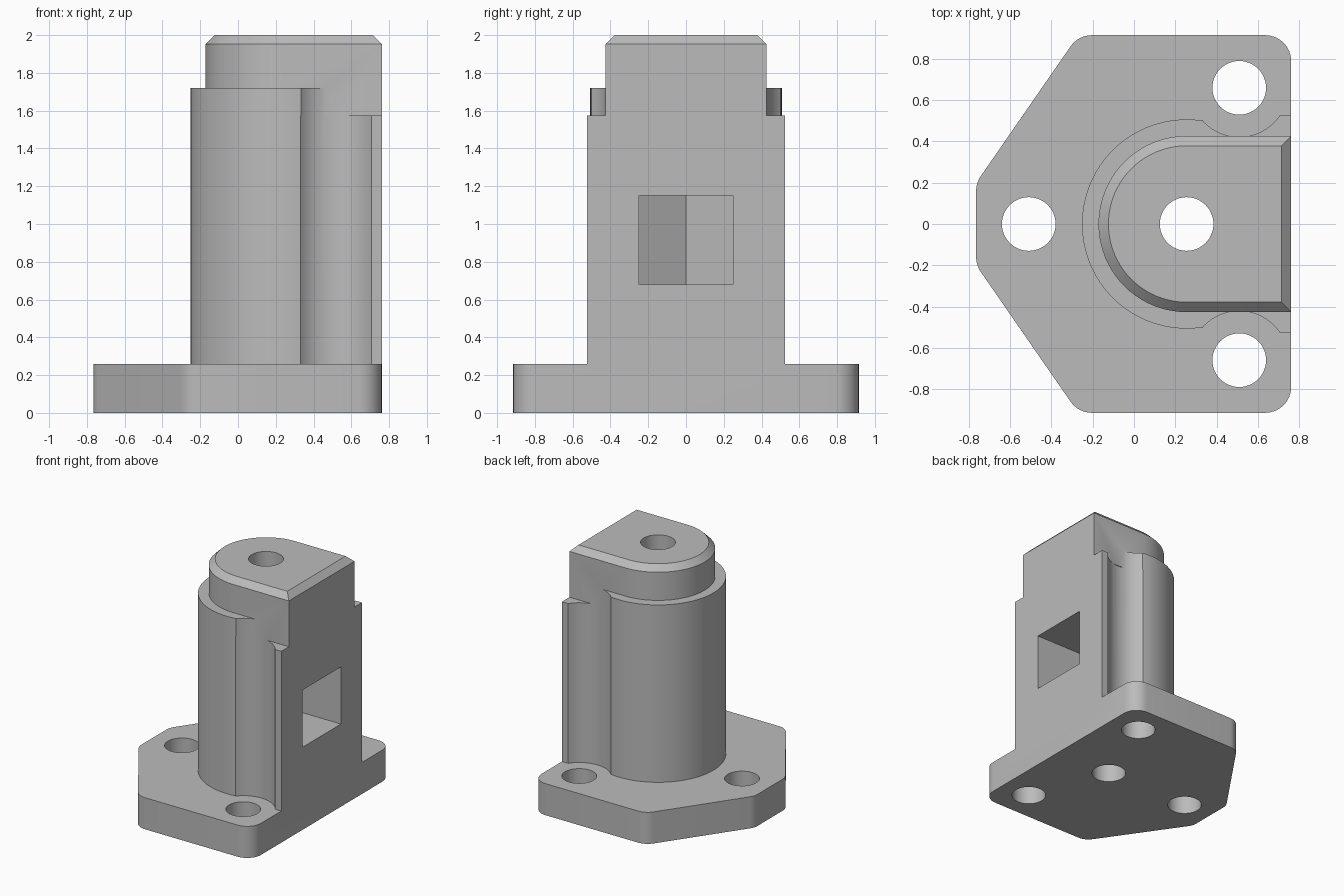
import bpy, bmesh
from math import sin, cos, pi, radians
from mathutils import Vector

cube = bpy.data.objects.get("Cube")
if cube:
    bpy.data.objects.remove(cube)

AXIS_X = 0.255    # centre line of the column
FACE_X = 0.762    # flat mounting face
BOLT_X, BOLT_Y = 0.51, 0.66

grey = bpy.data.materials.new("plain grey")
grey.use_nodes = True
colour = (0.5, 0.5, 0.5, 1)
grey.diffuse_color = colour
grey.node_tree.nodes["Principled BSDF"].inputs["Base Color"].default_value = colour


def loft(name, layers):
    """Solid through stacked outlines: [(z, [(x, y), ...]), ...]."""
    bm = bmesh.new()
    rings = [[bm.verts.new((x, y, z)) for x, y in pts] for z, pts in layers]
    n = len(rings[0])
    bm.faces.new(rings[0][::-1])
    bm.faces.new(rings[-1])
    for a, b in zip(rings, rings[1:]):
        for i in range(n):
            j = (i + 1) % n
            bm.faces.new((a[i], a[j], b[j], b[i]))
    bmesh.ops.recalc_face_normals(bm, faces=bm.faces)
    mesh = bpy.data.meshes.new(name)
    bm.to_mesh(mesh)
    bm.free()
    mesh.materials.append(grey)
    obj = bpy.data.objects.new(name, mesh)
    bpy.context.collection.objects.link(obj)
    return obj


def prism(name, pts, z0, z1):
    return loft(name, [(z0, pts), (z1, pts)])


def circle(x, y, r, n=64):
    return [(x + r * cos(2 * pi * i / n), y + r * sin(2 * pi * i / n)) for i in range(n)]


def rounded(corners, r, steps=8):
    """Counter-clockwise polygon with filleted corners."""
    out = []
    for i, c in enumerate(corners):
        c = Vector(c)
        u = (Vector(corners[i - 1]) - c).normalized()
        v = (Vector(corners[(i + 1) % len(corners)]) - c).normalized()
        half = u.angle(v) / 2
        centre = c + (u + v).normalized() * (r / sin(half))
        start = c + u * (r / (sin(half) / cos(half))) - centre
        turn = pi - 2 * half
        for k in range(steps + 1):
            a = turn * k / steps
            out.append((centre.x + start.x * cos(a) - start.y * sin(a),
                        centre.y + start.x * sin(a) + start.y * cos(a)))
    return out


def head_outline(inset):
    """D shape: half circle on the left, straight to the flat face."""
    r = 0.427 - inset
    arc = [(AXIS_X + r * cos(a), r * sin(a))
           for a in (pi / 2 + pi * i / 40 for i in range(41))]
    return [(FACE_X - inset, r)] + arc + [(FACE_X - inset, -r)]


def combine(target, tool, operation):
    mod = target.modifiers.new(operation, 'BOOLEAN')
    mod.operation, mod.solver, mod.object = operation, 'EXACT', tool
    bpy.context.view_layer.objects.active = target
    bpy.ops.object.modifier_apply(modifier=mod.name)
    bpy.data.objects.remove(tool)


# Column with its square-sided back, relieved around the two side bolts
column = prism("column", circle(AXIS_X, 0, 0.507, 96), 0.2, 1.72)
back = prism("back_block", [(0.33, -0.525), (FACE_X, -0.525), (FACE_X, 0.525), (0.33, 0.525)],
             0.2, 1.575)
combine(column, back, 'UNION')
for side in (-1, 1):
    combine(column, prism("relief", circle(BOLT_X, side * BOLT_Y, 0.238), 0.1, 1.9), 'DIFFERENCE')

# Chamfered head
head = loft("head", [(1.57, head_outline(0)), (1.952, head_outline(0)), (2.0, head_outline(0.048))])
combine(column, head, 'UNION')

# Mounting flange
flange = prism("bracket", rounded([(FACE_X, -0.915), (FACE_X, 0.915), (-0.27, 0.915),
                                   (-0.765, 0.2), (-0.765, -0.2), (-0.27, -0.915)], 0.125), 0, 0.26)
combine(flange, column, 'UNION')

# Centre bore and bolt holes
for x, y, top in ((AXIS_X, 0, 2.1), (-BOLT_X, 0, 0.5), (BOLT_X, BOLT_Y, 0.5), (BOLT_X, -BOLT_Y, 0.5)):
    combine(flange, prism("hole", circle(x, y, 0.13, 48), -0.1, top), 'DIFFERENCE')

# Nut slot from the flat face, ending in a hexagonal corner
slot = prism("nut_slot", [(0.9, -0.25), (0.9, 0.25), (0.11, 0.25), (-0.034, 0), (0.11, -0.25)],
             0.68, 1.15)
combine(flange, slot, 'DIFFERENCE')

bpy.ops.object.select_all(action='DESELECT')
flange.select_set(True)
bpy.context.view_layer.objects.active = flange
bpy.ops.object.shade_smooth_by_angle(angle=radians(25))
